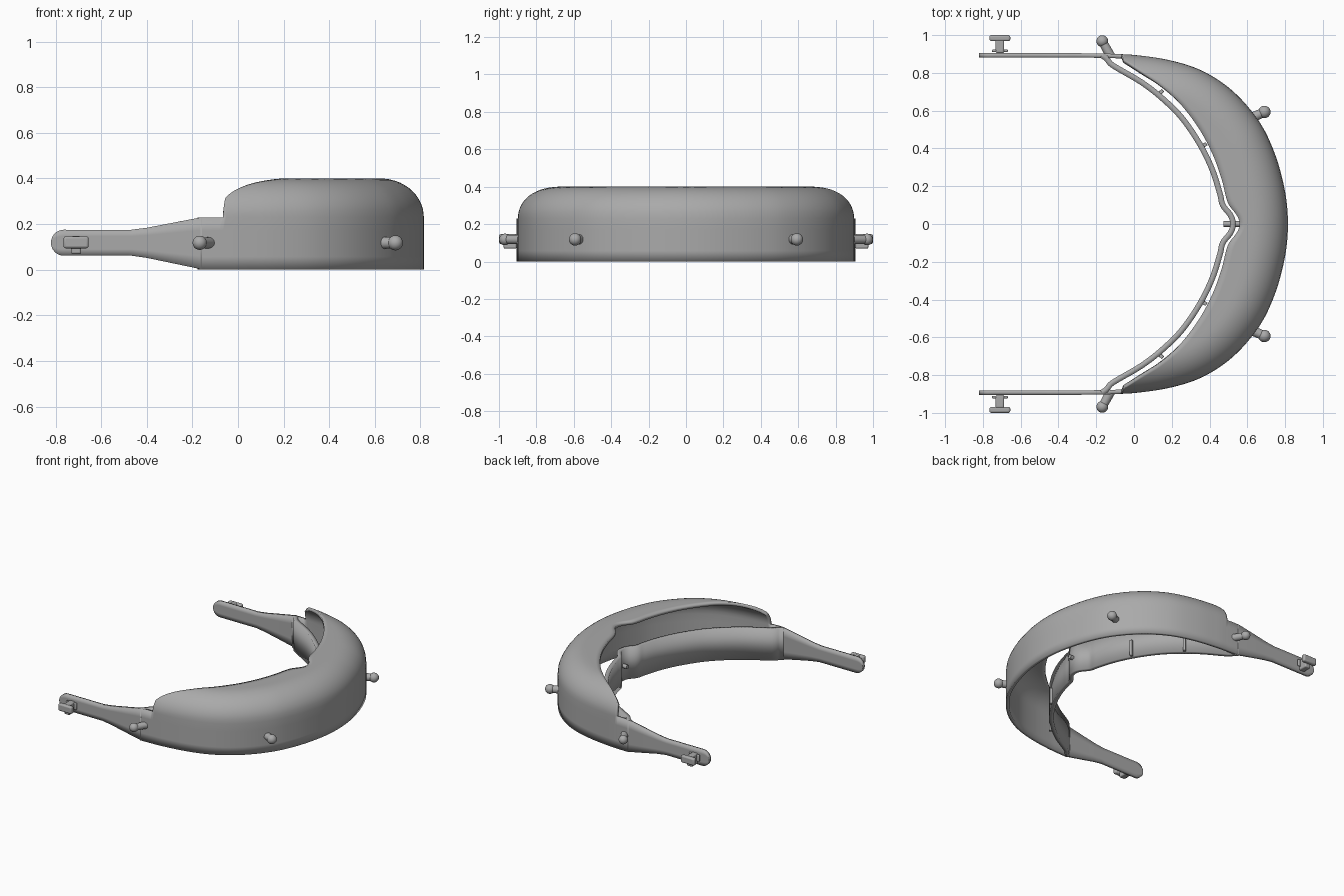
import bpy, bmesh, math
from mathutils import Vector

if "Cube" in bpy.data.objects:
    bpy.data.objects.remove(bpy.data.objects["Cube"])

grey = bpy.data.materials.new("plain_grey")
grey.use_nodes = True
COLOUR = (0.4, 0.4, 0.4, 1)
grey.diffuse_color = COLOUR
grey.node_tree.nodes["Principled BSDF"].inputs["Base Color"].default_value = COLOUR


def finish(name, bm, thickness=0, offset=-1, bevel=0):
    mesh = bpy.data.meshes.new(name)
    bm.to_mesh(mesh)
    bm.free()
    ob = bpy.data.objects.new(name, mesh)
    bpy.context.collection.objects.link(ob)
    mesh.materials.append(grey)
    if thickness:
        m = ob.modifiers.new("Thickness", "SOLIDIFY")
        m.thickness, m.offset = thickness, offset
    if bevel:
        m = ob.modifiers.new("Bevel", "BEVEL")
        m.width, m.segments = bevel, 3
    bpy.ops.object.select_all(action="DESELECT")
    ob.select_set(True)
    bpy.context.view_layer.objects.active = ob
    bpy.ops.object.shade_smooth_by_angle(angle=math.radians(35))
    return ob


def spline(points, steps=6):
    # smooth curve through the points
    p = [Vector(q) for q in points]
    p = [2 * p[0] - p[1]] + p + [2 * p[-1] - p[-2]]
    out = []
    for a, b, c, d in zip(p, p[1:], p[2:], p[3:]):
        for k in range(steps):
            t = k / steps
            out.append(b + 0.5 * t * (c - a + t * (2*a - 5*b + 4*c - d + t * (3*b - a - 3*c + d))))
    return out + [p[-2]]


def mirrored(half):
    # half runs from the -y end to the middle
    return half + [Vector((v.x, -v.y)) for v in reversed(half[:-1])]


def full_curve(half):
    pts = half + [(x, -y) for x, y in reversed(half[:-1])]
    return spline(pts)


def lengths(curve):
    s = [0]
    for a, b in zip(curve, curve[1:]):
        s.append(s[-1] + (b - a).length)
    return s


def at_fraction(curve, f):
    s = lengths(curve)
    goal = f * s[-1]
    for i in range(len(s) - 1):
        if goal <= s[i + 1]:
            return curve[i].lerp(curve[i + 1], (goal - s[i]) / (s[i + 1] - s[i]))
    return curve[-1]


def ramp(x, table):
    for (x0, v0), (x1, v1) in zip(table, table[1:]):
        if x <= x1:
            return v0 + (v1 - v0) * max(0, (x - x0) / (x1 - x0))
    return table[-1][1]


# outer shell: arms, wall and overhanging hood
arm = [(-.82, -.904), (-.816, -.904), (-.805, -.904), (-.79, -.904), (-.763, -.904),
       (-.6, -.904), (-.47, -.904), (-.4, -.904), (-.28, -.904), (-.15, -.902)]
wall = [(-.065, -.899), (.02, -.893), (.16, -.873), (.3, -.836), (.41, -.785), (.51, -.715),
        (.6, -.625), (.68, -.515), (.735, -.4), (.775, -.28), (.805, -.14), (.815, 0)]
outer = full_curve(arm + wall)
rim = full_curve([(-.055, -.872), (.04, -.805), (.14, -.735), (.25, -.63), (.35, -.495), (.42, -.36),
                  (.465, -.233), (.485, -.15), (.503, -.1), (.545, -.045), (.56, 0)])
first = 6 * len(arm)
last = len(outer) - 1 - first
TOP, RISE, ROUND, WALL_ROWS, HOOD_ROWS = .23, .17, .19, 4, 14


def arm_heights(x):
    low = ramp(x, [(-.47, .062), (-.4, .052), (-.15, 0)])
    high = ramp(x, [(-.47, .175), (-.4, .184), (-.17, TOP - .002), (-.14, TOP)])
    r = .057
    if x < -.82 + r:
        half = max(.006, math.sqrt(max(0, r * r - (r - x - .82) ** 2)))
        low, high = .1185 - half, .1185 + half
    return low, high


bm = bmesh.new()
columns = []
run = lengths(outer[first:last + 1])
for i, p in enumerate(outer):
    low, high = arm_heights(p.x)
    col = [bm.verts.new((p.x, p.y, low + (high - low) * k / WALL_ROWS)) for k in range(WALL_ROWS + 1)]
    if first <= i <= last:
        q = at_fraction(rim, run[i - first] / run[-1])
        tangent = (outer[i + 1] - outer[i - 1]).normalized()
        depth = (q - p).dot(Vector((-tangent.y, tangent.x)))
        for k in range(1, HOOD_ROWS + 1):
            f = (k / HOOD_ROWS) ** 1.6
            u = 1 - min(1, f * depth / ROUND)
            v = p.lerp(q, f)
            col.append(bm.verts.new((v.x, v.y, TOP + RISE * math.sqrt(1 - u * u))))
    columns.append(col)
for a, b in zip(columns, columns[1:]):
    for j in range(min(len(a), len(b)) - 1):
        bm.faces.new((a[j], b[j], b[j + 1], a[j + 1]))
finish("shell_with_arms", bm, .023)

# inner head band
band = full_curve([(-.17, -.893), (-.145, -.875), (-.125, -.85), (-.09, -.826), (.04, -.75), (.15, -.665),
                   (.255, -.56), (.35, -.42), (.415, -.286), (.455, -.16), (.47, -.1),
                   (.512, -.045), (.524, 0)])
bm = bmesh.new()
pairs = [[bm.verts.new((p.x, p.y, z)) for z in (0, TOP)] for p in band]
for a, b in zip(pairs, pairs[1:]):
    bm.faces.new((a[0], b[0], b[1], a[1]))
finish("head_band", bm, .03, 0)


def box(name, centre, size, bevel=.008, angle=0):
    bm = bmesh.new()
    bmesh.ops.create_cube(bm, size=1)
    bmesh.ops.scale(bm, vec=size, verts=bm.verts)
    ob = finish(name, bm, bevel=bevel)
    ob.location = centre
    ob.rotation_euler.z = angle
    return ob


def rod(name, start, end, r1, r2):
    a, b = Vector(start), Vector(end)
    bm = bmesh.new()
    bmesh.ops.create_cone(bm, cap_ends=True, segments=24, radius1=r1, radius2=r2, depth=(b - a).length)
    ob = finish(name, bm)
    ob.location = (a + b) / 2
    ob.rotation_euler = (b - a).to_track_quat("Z", "Y").to_euler()


def knob(name, base, tip, r):
    rod(name + "_stem", base, tip, r * .8, r * .75)
    bm = bmesh.new()
    bmesh.ops.create_uvsphere(bm, u_segments=24, v_segments=16, radius=r)
    finish(name + "_ball", bm).location = tip


# fittings on both sides
for side, s in (("right", -1), ("left", 1)):
    knob(side + "_rear_knob", (-.125, s * .89, .118), (-.168, s * .968, .118), .031)
    knob(side + "_front_knob", (.63, s * .565, .118), (.69, s * .593, .118), .033)
    box(side + "_strap_hook_head", (-.71, s * .984, .12), (.11, .032, .052), .01)
    box(side + "_strap_hook_stem", (-.71, s * .94, .108), (.045, .07, .078), .008)
    box(side + "_strap_hook_foot", (-.71, s * .917, .118), (.085, .014, .05), .006)
    # small ribs on the outside of the band
    for x, y, angle in ((.145, .7, -.81), (.375, .42, -1.05)):
        box(side + "_band_rib", (x, s * y, .06), (.02, .022, .12), .003, s * angle)

# pin through the middle of the band
rod("centre_pin", (.475, 0, .11), (.565, 0, .11), .015, .015)
